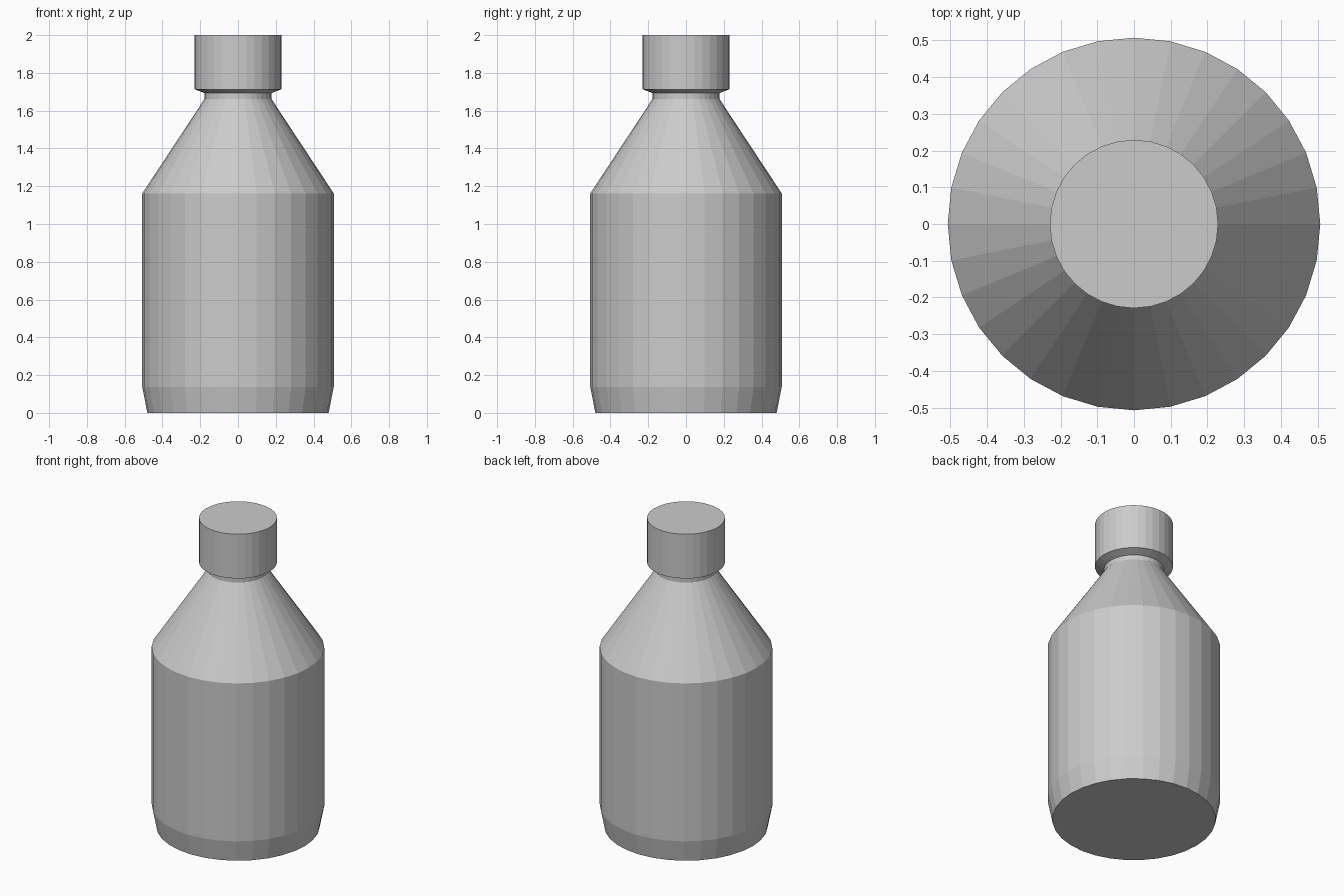
import bpy, bmesh
from math import sin, cos, tau

if "Cube" in bpy.data.objects:
    bpy.data.objects.remove(bpy.data.objects["Cube"])

SIDES = 32


def lathe(name, profile, cap_bottom=False, cap_top=False):
    """Revolve (radius, height) points around z, flat shaded."""
    bm = bmesh.new()
    rings = [[bm.verts.new((r * cos(tau * i / SIDES), r * sin(tau * i / SIDES), z))
              for i in range(SIDES)] for r, z in profile]
    for low, high in zip(rings, rings[1:]):
        for i in range(SIDES):
            j = (i + 1) % SIDES
            bm.faces.new((low[i], low[j], high[j], high[i]))
    if cap_bottom:
        bm.faces.new(rings[0][::-1])
    if cap_top:
        bm.faces.new(rings[-1])
    mesh = bpy.data.meshes.new(name)
    bm.to_mesh(mesh)
    bm.free()
    obj = bpy.data.objects.new(name, mesh)
    bpy.context.collection.objects.link(obj)
    return obj


# Bottle: tapered foot, straight body, conical shoulder, short neck
lathe("bottle_body", [(0.48, 0), (0.507, 0.138), (0.507, 1.162),
                      (0.177, 1.662), (0.177, 1.693)], cap_bottom=True)

# Lid: bevelled underside flaring from the neck, straight wall, flat top
lathe("bottle_lid", [(0.177, 1.693), (0.229, 1.713), (0.229, 2.0)], cap_top=True)
